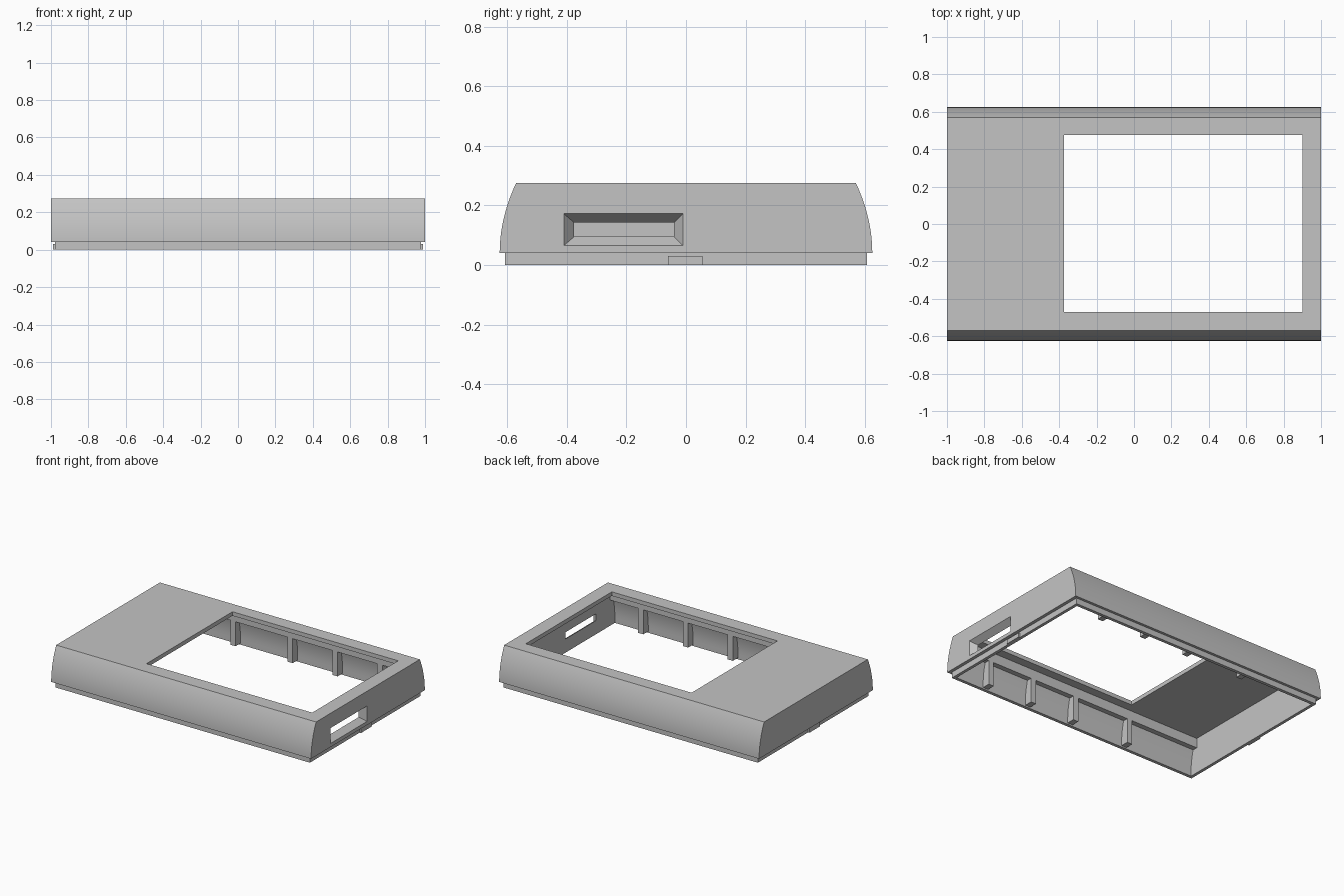
import bpy, bmesh

if "Cube" in bpy.data.objects:
    bpy.data.objects.remove(bpy.data.objects["Cube"])

grey = bpy.data.materials.new("plain grey")
COLOUR = (0.55, 0.55, 0.55, 1)
grey.use_nodes = True
grey.diffuse_color = COLOUR
grey.node_tree.nodes["Principled BSDF"].inputs["Base Color"].default_value = COLOUR


def loft(name, ring_a, ring_b):
    """Closed solid between two matching rings of points."""
    bm = bmesh.new()
    a = [bm.verts.new(p) for p in ring_a]
    b = [bm.verts.new(p) for p in ring_b]
    bm.faces.new(a)
    bm.faces.new(b[::-1])
    for i in range(len(a)):
        j = (i + 1) % len(a)
        bm.faces.new((a[j], a[i], b[i], b[j]))
    bmesh.ops.recalc_face_normals(bm, faces=bm.faces)
    mesh = bpy.data.meshes.new(name)
    bm.to_mesh(mesh)
    bm.free()
    mesh.materials.append(grey)
    obj = bpy.data.objects.new(name, mesh)
    bpy.context.collection.objects.link(obj)
    return obj


def rect(x, y0, y1, z0, z1):
    return [(x, y0, z0), (x, y1, z0), (x, y1, z1), (x, y0, z1)]


def box(name, x0, x1, y0, y1, z0, z1):
    return loft(name, rect(x0, y0, y1, z0, z1), rect(x1, y0, y1, z0, z1))


def extrude_x(name, profile, half):
    return loft(name, [(-half, y, z) for y, z in profile], [(half, y, z) for y, z in profile])


def cut(obj, cutter):
    mod = obj.modifiers.new("cut", 'BOOLEAN')
    mod.operation = 'DIFFERENCE'
    mod.solver = 'EXACT'
    mod.object = cutter
    bpy.context.view_layer.update()
    graph = bpy.context.evaluated_depsgraph_get()
    mesh = bpy.data.meshes.new_from_object(obj.evaluated_get(graph))
    obj.modifiers.clear()
    obj.data = mesh
    bpy.data.objects.remove(cutter)


def bulged(inset, z_top, steps=14):
    """Half of the curved cross-section, from the seam upward."""
    half = []
    for i in range(steps + 1):
        z = 0.04 + (z_top - 0.04) * i / steps
        half.append((0.625 - inset - 0.055 * ((z - 0.04) / 0.235) ** 2, z))
    return half


def mirrored(half):
    return half + [(-y, z) for y, z in reversed(half)]


# Curved shell, hollow and open below
shell = extrude_x("shell", mirrored(bulged(0, 0.275)), 1.0)
cavity = [(0.585, -0.05)] + bulged(0.04, 0.247)
cut(shell, extrude_x("cavity_cutter", mirrored(cavity), 0.957))

# Display opening and tapered slot in the end wall
cut(shell, box("opening_cutter", -0.375, 0.9, -0.47, 0.475, 0.2, 0.4))
outer, inner, x_out, x_in = (-0.41, -0.01, 0.065, 0.172), (-0.375, -0.04, 0.095, 0.142), 1.0, 0.957
step = [o + (o - i) * 0.5 for o, i in zip(outer, inner)]
deep = [i - (o - i) * 0.5 for o, i in zip(outer, inner)]
grow = (x_out - x_in) * 0.5
cut(shell, loft("slot_cutter", rect(x_out + grow, *step), rect(x_in - grow, *deep)))

# Recessed lip below the seam
lip = box("bottom_lip", -0.978, 0.978, -0.607, 0.607, 0, 0.04)
cut(lip, box("lip_cutter", -0.957, 0.957, -0.585, 0.585, -0.1, 0.1))

# Ribs and rails along both long walls
for side, s in (("front", -1), ("back", 1)):
    y0, y1 = sorted((s * 0.53, s * 0.573))
    box(side + "_rail", -0.96, 0.96, y0, y1, 0.18, 0.25)
    y0, y1 = sorted((s * 0.53, s * 0.59))
    for n, x in enumerate((-0.41, 0.03, 0.375, 0.72)):
        box(f"{side}_rib_{n + 1}", x - 0.02, x + 0.02, y0, y1, 0.01, 0.19)

# Small catches on the end lips
for side, s in (("right_end", 1), ("left_end", -1)):
    x0, x1 = sorted((s * 0.97, s * 0.988))
    box(side + "_catch", x0, x1, -0.06, 0.055, 0, 0.03)

# Smooth the bulged walls, keep the edges sharp
bpy.ops.object.select_all(action='DESELECT')
shell.select_set(True)
bpy.context.view_layer.objects.active = shell
bpy.ops.object.shade_smooth_by_angle(angle=0.5)
